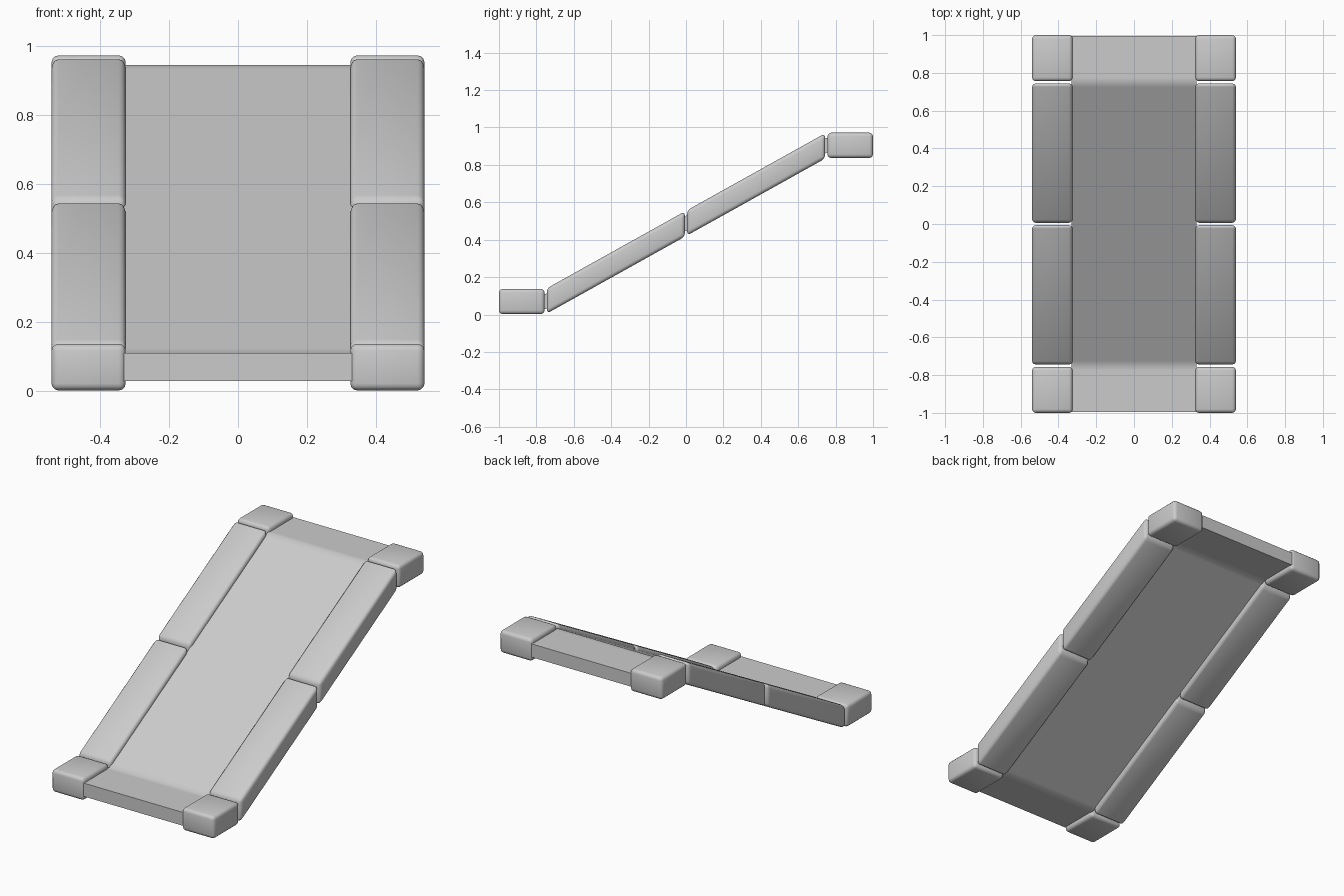
import bpy
import bmesh
from math import radians

if "Cube" in bpy.data.objects:
    bpy.data.objects.remove(bpy.data.objects["Cube"])

grey = bpy.data.materials.new("plain_grey")
grey.use_nodes = True
GREY = (0.6, 0.6, 0.6, 1)
grey.diffuse_color = GREY
grey.node_tree.nodes["Principled BSDF"].inputs["Base Color"].default_value = GREY

RISE = 0.835      # height gained over the slope
BEND = 0.75       # where the flat ends meet the slope
GAP = 0.006       # half of the joint between rail blocks


def ramp_height(y):
    t = (y + BEND) / (2 * BEND)
    return RISE * min(max(t, 0), 1)


def extrude_profile(name, x0, x1, ys, low, high, bevel=0, angle=35):
    """Side profile following the ramp, swept across x."""
    bm = bmesh.new()
    rows = []
    for x in (x0, x1):
        rows.append([[bm.verts.new((x, y, ramp_height(y) + h)) for y in ys]
                     for h in (low, high)])
    (a, b), (c, d) = rows
    for i in range(len(ys) - 1):
        j = i + 1
        for p, q in ((a, b), (b, d), (d, c), (c, a)):
            bm.faces.new((p[i], p[j], q[j], q[i]))
    for k in (0, -1):
        bm.faces.new((a[k], b[k], d[k], c[k]))
    if bevel:
        bmesh.ops.bevel(bm, geom=bm.edges[:], offset=bevel, segments=3,
                        profile=0.5, affect='EDGES')
    bmesh.ops.recalc_face_normals(bm, faces=bm.faces[:])
    mesh = bpy.data.meshes.new(name)
    bm.to_mesh(mesh)
    bm.free()
    mesh.materials.append(grey)
    obj = bpy.data.objects.new(name, mesh)
    bpy.context.collection.objects.link(obj)
    bpy.ops.object.select_all(action='DESELECT')
    obj.select_set(True)
    bpy.context.view_layer.objects.active = obj
    bpy.ops.object.shade_smooth_by_angle(angle=radians(angle))
    return obj


# Walking deck, with close loops so only the bends shade softly
soft = 0.025
extrude_profile("deck", -0.33, 0.33,
                [-0.995, -BEND - soft, -BEND, -BEND + soft,
                 BEND - soft, BEND, BEND + soft, 0.995],
                0.03, 0.11)

# Rounded rail blocks on both sides
spans = {
    "front_end_block": (-1, -BEND - GAP),
    "lower_rail": (-BEND + GAP, -GAP),
    "upper_rail": (GAP, BEND - GAP),
    "back_end_block": (BEND + GAP, 1),
}
for side, sign in (("left", 1), ("right", -1)):
    for part, span in spans.items():
        extrude_profile(f"{side}_{part}", sign * 0.325, sign * 0.54,
                        span, 0.002, 0.137, bevel=0.02, angle=60)
